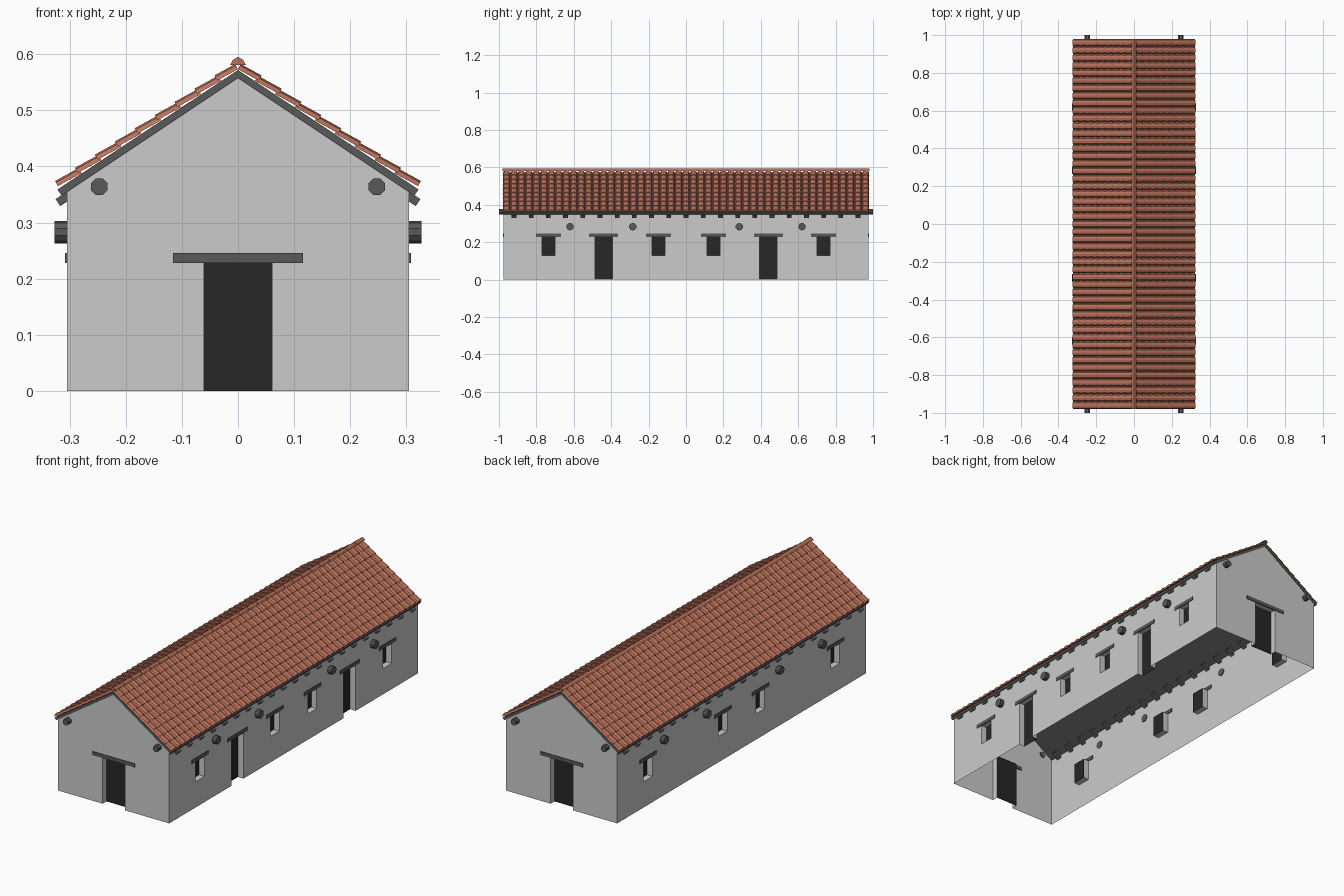
import bpy, bmesh, math
from mathutils import Vector

if "Cube" in bpy.data.objects:
    bpy.data.objects.remove(bpy.data.objects["Cube"])


def material(name, rgb):
    m = bpy.data.materials.new(name)
    m.diffuse_color = (*rgb, 1)
    m.use_nodes = True
    m.node_tree.nodes["Principled BSDF"].inputs["Base Color"].default_value = m.diffuse_color
    return m


WOOD = material("dark_wood", (0.1, 0.1, 0.1))
DARK = material("opening_dark", (0.02, 0.02, 0.02))
CLAY = material("clay", (0.5, 0.17, 0.105))

HX, HY = 0.305, 0.975          # wall half sizes
APEX, SLOPE = 0.557, 0.662     # underside of the roof
DEPTH = 0.03                   # depth of door and window recesses


def finish(name, bm, mat=None):
    bmesh.ops.recalc_face_normals(bm, faces=bm.faces)
    me = bpy.data.meshes.new(name)
    bm.to_mesh(me)
    bm.free()
    ob = bpy.data.objects.new(name, me)
    bpy.context.collection.objects.link(ob)
    if mat:
        me.materials.append(mat)
    return ob


def prism(bm, a, b):
    """Closed solid between two matching loops of points."""
    va = [bm.verts.new(p) for p in a]
    vb = [bm.verts.new(p) for p in b]
    n = len(va)
    for i in range(n):
        j = (i + 1) % n
        bm.faces.new((va[i], va[j], vb[j], vb[i]))
    bm.faces.new(va[::-1])
    bm.faces.new(vb)


def extrude_y(bm, xz, y0, y1):
    prism(bm, [(x, y0, z) for x, z in xz], [(x, y1, z) for x, z in xz])


def box(bm, x0, x1, y0, y1, z0, z1):
    extrude_y(bm, [(x0, z0), (x1, z0), (x1, z1), (x0, z1)], y0, y1)


def wall_box(bm, wall, c, w, z0, z1, d0, d1):
    """Box on a wall; d is the distance outward from the wall face."""
    axis, s = wall
    if axis == 'x':
        a, b = sorted((s * (HX + d0), s * (HX + d1)))
        box(bm, a, b, c - w / 2, c + w / 2, z0, z1)
    else:
        a, b = sorted((s * (HY + d0), s * (HY + d1)))
        box(bm, c - w / 2, c + w / 2, a, b, z0, z1)


def log(bm, wall, c, z, r, d0, d1, n):
    """Round beam end sticking out of a wall."""
    axis, s = wall
    ends = []
    for d in (d0, d1):
        ring = []
        for i in range(n):
            t = 2 * math.pi * (i + 0.5) / n
            u, v = c + r * math.cos(t), z + r * math.sin(t)
            ring.append((s * (HX + d), u, v) if axis == 'x' else (u, s * (HY + d), v))
        ends.append(ring)
    prism(bm, *ends)


RIGHT, LEFT, FRONT, BACK = ('x', 1), ('x', -1), ('y', -1), ('y', 1)

# Openings: wall, centre, width, sill height, lintel width
doors = [(FRONT, 0, 0.122, 0, 0.232), (BACK, 0, 0.122, 0, 0.232),
         (RIGHT, -0.44, 0.095, 0, 0.155), (RIGHT, 0.44, 0.095, 0, 0.155)]
windows = [(w, y, 0.07, 0.128, 0.133) for w in (RIGHT, LEFT)
           for y in (-0.735, -0.147, 0.147, 0.735)]
HEAD = 0.23

# Walls: gabled prism with recesses cut in, then opened at top and bottom
bm = bmesh.new()
eave = APEX - SLOPE * HX
extrude_y(bm, [(-HX, 0), (HX, 0), (HX, eave), (0, APEX), (-HX, eave)], -HY, HY)
walls = finish("walls", bm)
bm = bmesh.new()
for wall, c, w, sill, lw in doors + windows:
    wall_box(bm, wall, c, w, sill if sill else -0.05, HEAD, -DEPTH, 0.05)
cutter = finish("opening_cutter", bm)
cutter.hide_render = True
mod = walls.modifiers.new("openings", 'BOOLEAN')
mod.operation, mod.solver, mod.object = 'DIFFERENCE', 'EXACT', cutter
bpy.context.view_layer.objects.active = walls
bpy.ops.object.modifier_apply(modifier=mod.name)
bpy.data.objects.remove(cutter)

bm = bmesh.new()
bm.from_mesh(walls.data)
gone = []
for f in bm.faces:
    p, n = f.calc_center_median(), f.normal
    floor = n.z < -0.9 and p.z < 0.01
    top = n.z > 0.3 and p.z > 0.3
    pane = (abs(n.x) > 0.9 and abs(abs(p.x) - HX + DEPTH) < 0.002) or \
           (abs(n.y) > 0.9 and abs(abs(p.y) - HY + DEPTH) < 0.002)
    if floor or top or pane:
        gone.append(f)
bmesh.ops.delete(bm, geom=gone, context='FACES')
bm.to_mesh(walls.data)
bm.free()

# Dark panels at the back of the recesses
for name, items in (("door_panels", doors), ("window_panels", windows)):
    bm = bmesh.new()
    for wall, c, w, sill, lw in items:
        wall_box(bm, wall, c, w, sill, HEAD, -DEPTH - 0.001, -DEPTH)
    finish(name, bm, DARK)

# Lintels
bm = bmesh.new()
for wall, c, w, sill, lw in doors + windows:
    wall_box(bm, wall, c, lw, 0.228, 0.246, -0.004, 0.003)
finish("lintels", bm, WOOD)

# Protruding beam ends
bm = bmesh.new()
for wall in (RIGHT, LEFT):
    for y in (-0.62, -0.285, 0.285, 0.62):
        log(bm, wall, y, 0.283, 0.02, -0.003, 0.022, 10)
for wall in (FRONT, BACK):
    for x in (-0.247, 0.247):
        log(bm, wall, x, 0.364, 0.016, -0.004, 0.025, 8)
finish("beam_ends", bm, WOOD)

# Roof deck
bm = bmesh.new()
ex = 0.322
ez = APEX + 0.015 - SLOPE * ex
extrude_y(bm, [(-ex, ez), (0, APEX + 0.015), (ex, ez), (ex - 0.008, ez - 0.011),
               (0, APEX), (-ex + 0.008, ez - 0.011)], -0.978, 0.978)
finish("roof_deck", bm, WOOD)

# Rafter tails under the eaves
bm = bmesh.new()
down = Vector((1, -SLOPE)).normalized()
under = Vector((-down.y, down.x)) * -0.015
tip = Vector((0.325, APEX - SLOPE * 0.325))
root = tip - down * 0.055
for s in (-1, 1):
    tail = [(s * p.x, p.y) for p in (root, tip, tip + under, root + under)]
    for i in range(21):
        y = (i - 10) * 0.092
        extrude_y(bm, tail, y - 0.0125, y + 0.0125)
finish("rafter_tails", bm, WOOD)

# Barrel tiles, stepped up each slope
COLS, ROWS, STEP = 49, 9, 0.0355
ARC = [(-0.02, 0), (-0.014, 0.0075), (0, 0.0105), (0.014, 0.0075), (0.02, 0)]
TILT = 0.55
nrm = Vector((TILT, 1)).normalized()
bm = bmesh.new()
for s in (-1, 1):
    for r in range(ROWS):
        x0 = 0.321 - STEP * r
        z0 = APEX + 0.015 - SLOPE * x0 + 0.0055
        run = min(0.042, x0)
        for c in range(COLS):
            y = (c - (COLS - 1) / 2) * 0.04
            low = [(s * (x0 + nrm.x * h), y + u, z0 + nrm.y * h) for u, h in ARC]
            high = [(s * (x0 - run + nrm.x * h), y + u * 0.9, z0 + TILT * run + nrm.y * h)
                    for u, h in ARC]
            prism(bm, low, high)
finish("roof_tiles", bm, CLAY)

# Ridge tiles
bm = bmesh.new()
CAP = [(-0.014, 0), (-0.009, 0.009), (0, 0.0145), (0.009, 0.009), (0.014, 0)]
for i in range(28):
    y = -0.98 + 0.07 * i
    prism(bm, [(x, y, 0.581 + h) for x, h in CAP],
          [(x * 0.85, y + 0.07, 0.581 + h * 0.85) for x, h in CAP])
finish("ridge_tiles", bm, CLAY)
